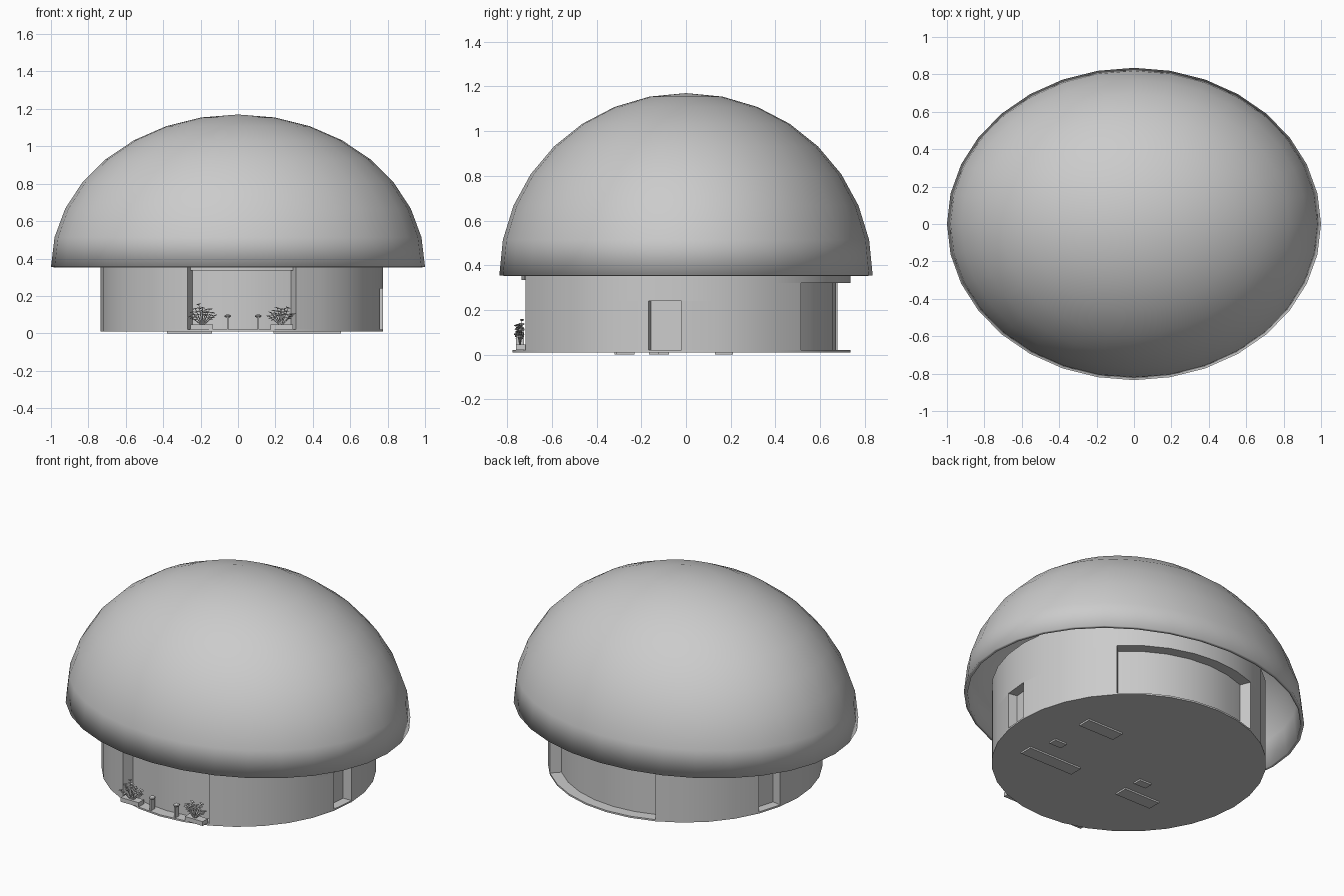
import bpy, bmesh, math, random
from mathutils import Vector, Matrix

if "Cube" in bpy.data.objects:
    bpy.data.objects.remove(bpy.data.objects["Cube"])

CX, CY, R, N = 0.02, -0.02, 0.755, 32
random.seed(4)


def finish(name, bm, smooth=True):
    bmesh.ops.recalc_face_normals(bm, faces=bm.faces)
    me = bpy.data.meshes.new(name)
    bm.to_mesh(me)
    bm.free()
    ob = bpy.data.objects.new(name, me)
    bpy.context.collection.objects.link(ob)
    if smooth:
        bpy.ops.object.select_all(action='DESELECT')
        ob.select_set(True)
        bpy.context.view_layer.objects.active = ob
        bpy.ops.object.shade_smooth_by_angle(angle=math.radians(35))
    return ob


def round_layer(name, z0, z1, recesses=()):
    """32-sided drum; each recess is (first segment, last segment, radius)."""
    radii = [R] * N
    for a, b, r in recesses:
        for i in range(a, b):
            radii[i % N] = r
    pts = []
    for i in range(N):
        ends = [radii[i - 1], radii[i]] if radii[i - 1] != radii[i] else [radii[i]]
        a = i * 2 * math.pi / N
        pts += [(CX + r * math.cos(a), CY + r * math.sin(a)) for r in ends]
    bm = bmesh.new()
    face = bm.faces.new([bm.verts.new((x, y, z0)) for x, y in pts])
    up = bmesh.ops.extrude_face_region(bm, geom=[face], use_keep_orig=True)['geom']
    for v in up:
        if isinstance(v, bmesh.types.BMVert):
            v.co.z = z1
    return finish(name, bm)


def add_box(bm, c, s):
    m = Matrix.Translation(c) @ Matrix.Diagonal((*s, 1))
    bmesh.ops.create_cube(bm, size=1, matrix=m)


# Dome shell
bm = bmesh.new()
bmesh.ops.create_uvsphere(bm, u_segments=32, v_segments=16, radius=1)
bmesh.ops.delete(bm, geom=[v for v in bm.verts if v.co.z < -0.01], context='VERTS')
for v in bm.verts:
    v.co = (v.co.x, v.co.y * 0.835, 0.355 + v.co.z * 0.815)
dome = finish("dome", bm)
shell = dome.modifiers.new("thickness", 'SOLIDIFY')
shell.thickness = 0.02
shell.offset = -1

# Floor and wall layers, with front entrance, back recess and two side niches
front = (22, 26, 0.69)
back = (4, 10, 0.69)
niches = [(31, 32, 0.70), (14, 15, 0.70)]
round_layer("floor", 0.01, 0.02)
round_layer("lower_wall", 0.02, 0.24, [front, back] + niches)
round_layer("middle_wall", 0.24, 0.32, [front, back])
round_layer("upper_wall", 0.32, 0.335, [front])
round_layer("entrance_canopy_wall", 0.335, 0.355, [(22, 26, 0.715)])
round_layer("wall_top", 0.355, 0.49)

# Feet under the floor
bm = bmesh.new()
for x, y, w, d in [(0.38, 0.17, 0.24, 0.08), (0.37, -0.27, 0.36, 0.08),
                   (-0.26, -0.28, 0.24, 0.08), (0.46, -0.1, 0.08, 0.05),
                   (-0.18, -0.14, 0.08, 0.05)]:
    add_box(bm, (x, y, 0.006), (w, d, 0.012))
finish("feet", bm, False)

# Entrance posts with small caps
for i, x in enumerate((-0.055, 0.108)):
    bm = bmesh.new()
    add_box(bm, (x, -0.743, 0.052), (0.01, 0.036, 0.07))
    bmesh.ops.create_uvsphere(bm, u_segments=12, v_segments=6, radius=1,
                              matrix=Matrix.Translation((x, -0.743, 0.092))
                              @ Matrix.Diagonal((0.018, 0.02, 0.009, 1)))
    finish(f"post_{i + 1}", bm)

# Entrance plants: low planter, branches fanning out, leaf clusters
for i, x in enumerate((-0.19, 0.23)):
    side = -1 if x < 0 else 1
    bm = bmesh.new()
    add_box(bm, (x + side * 0.005, -0.735, 0.033), (0.12, 0.05, 0.026))
    finish(f"planter_{i + 1}", bm, False)
    bm = bmesh.new()
    base = Vector((x, -0.742, 0.04))
    for k in range(9):
        ang = math.radians(-62 + 124 * k / 8)
        length = 0.085 + random.uniform(-0.01, 0.025)
        tip = base + Vector((math.sin(ang) * 0.075, random.uniform(-0.022, 0.015),
                             math.cos(ang) * length + 0.012))
        d = tip - base
        rot = d.to_track_quat('Z', 'Y').to_matrix().to_4x4()
        bmesh.ops.create_cone(bm, segments=5, radius1=0.0035, radius2=0.0015,
                              depth=d.length, cap_ends=True,
                              matrix=Matrix.Translation((base + tip) / 2) @ rot)
        for t in (0.65, 0.82, 1.0):
            p = base.lerp(tip, t)
            lean = Matrix.Rotation(random.uniform(-0.4, 0.4), 4, 'Y')
            bmesh.ops.create_icosphere(bm, subdivisions=1, radius=1,
                                       matrix=Matrix.Translation(p) @ lean
                                       @ Matrix.Diagonal((0.016, 0.01, 0.003, 1)))
    finish(f"plant_{i + 1}", bm, False)
